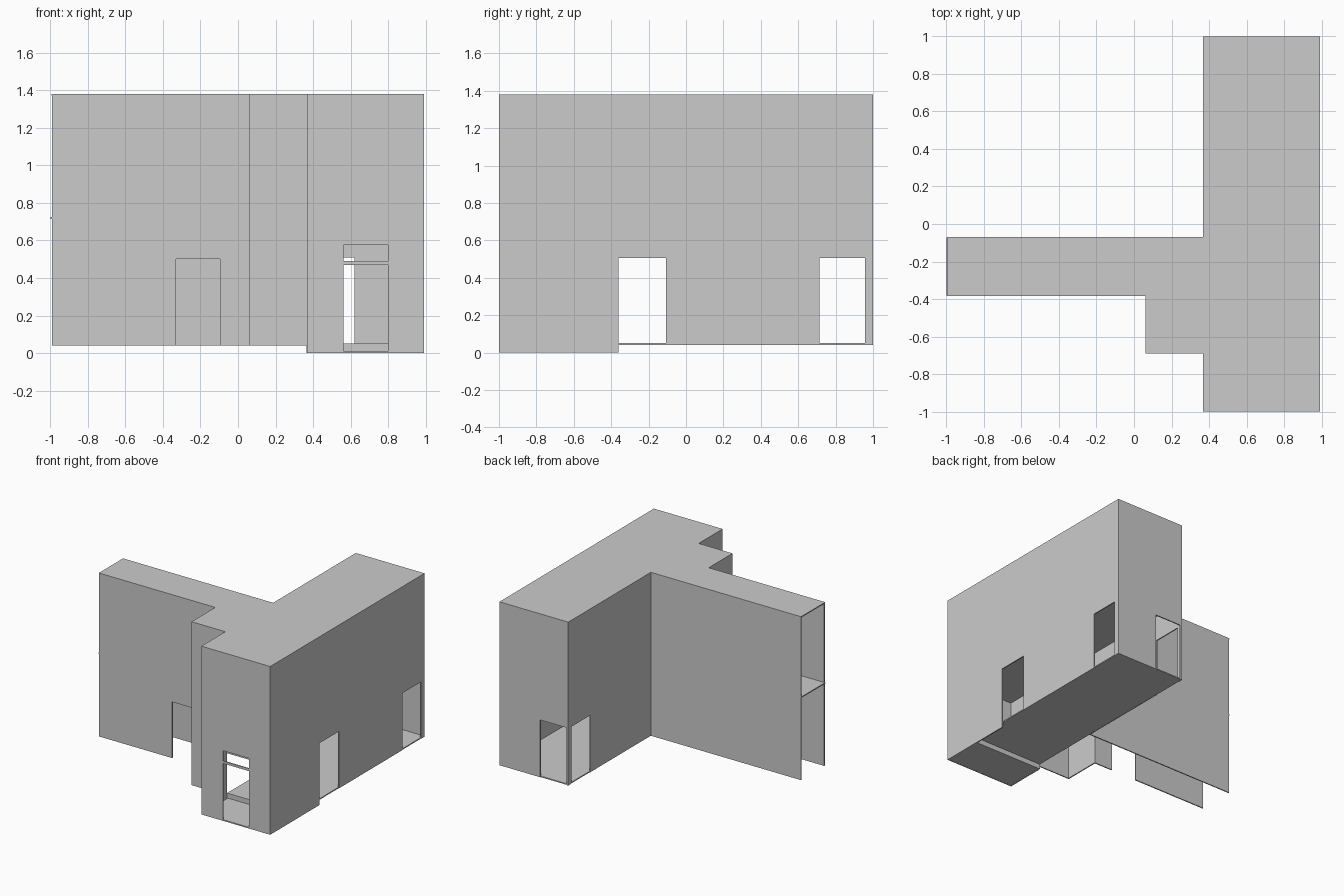
import bpy, bmesh

if "Cube" in bpy.data.objects:
    bpy.data.objects.remove(bpy.data.objects["Cube"])

T = 0.009            # wall and slab thickness
TOP = 1.38


def make_object(name, bm):
    bmesh.ops.recalc_face_normals(bm, faces=bm.faces)
    me = bpy.data.meshes.new(name)
    bm.to_mesh(me)
    bm.free()
    ob = bpy.data.objects.new(name, me)
    bpy.context.collection.objects.link(ob)
    return ob


def plate(name, points, z0, z1):
    """Solid slab from a plan outline."""
    bm = bmesh.new()
    face = bm.faces.new([bm.verts.new((x, y, z0)) for x, y in points])
    new = bmesh.ops.extrude_face_region(bm, geom=[face])["geom"]
    verts = [v for v in new if isinstance(v, bmesh.types.BMVert)]
    bmesh.ops.translate(bm, verts=verts, vec=(0, 0, z1 - z0))
    return make_object(name, bm)


def box(name, x0, x1, y0, y1, z0, z1):
    return plate(name, [(x0, y0), (x1, y0), (x1, y1), (x0, y1)], z0, z1)


def plan(left, d=0.0):
    """Counter-clockwise building outline, pulled in by d, open at the left end."""
    return [(left, -0.383 + d), (0.062 + d, -0.383 + d), (0.062 + d, -0.69 + d),
            (0.368 + d, -0.69 + d), (0.368 + d, -1 + d), (0.992 - d, -1 + d),
            (0.992 - d, 1 - d), (0.368 + d, 1 - d), (0.368 + d, -0.07 - d),
            (left, -0.07 - d)]


# Outer walls: a ribbon along the outline, thickened inwards
bm = bmesh.new()
low = [bm.verts.new((x, y, 0)) for x, y in plan(-0.992)]
high = [bm.verts.new((v.co.x, v.co.y, TOP - T)) for v in low]
for i in range(len(low) - 1):
    bm.faces.new((low[i], low[i + 1], high[i + 1], high[i]))
me = bpy.data.meshes.new("outer_walls")
bm.to_mesh(me)
bm.free()
walls = bpy.data.objects.new("outer_walls", me)
bpy.context.collection.objects.link(walls)
solid = walls.modifiers.new("thickness", "SOLIDIFY")
solid.thickness = T
solid.offset = -1
solid.use_even_offset = True

# Openings and raised bottom edge, cut from the walls
cuts = {
    "raised_base_cut": (-1.1, 1.1, -0.36, 1.1, -0.1, 0.04),
    "raised_wing_cut": (-1.1, 0.366, -0.75, -0.2, -0.1, 0.04),
    "front_window_cut": (0.563, 0.798, -1.1, -0.9, 0.01, 0.575),
    "wing_door_cut": (-0.33, -0.097, -0.45, -0.3, 0.0, 0.5),
    "right_door_cut": (0.9, 1.1, -0.36, -0.108, 0.035, 0.507),
    "through_door_cut": (0.3, 1.1, 0.715, 0.957, 0.03, 0.507),
    "back_door_cut": (0.386, 0.622, 0.9, 1.1, 0.03, 0.51),
}
for name, dims in cuts.items():
    cutter = box(name, *dims)
    cutter.hide_render = True
    cutter.hide_viewport = True
    cutter.display_type = "WIRE"
    mod = walls.modifiers.new(name, "BOOLEAN")
    mod.operation = "DIFFERENCE"
    mod.solver = "EXACT"
    mod.object = cutter

# Roof and middle floor follow the whole outline
plate("roof", plan(-0.994), TOP - T, TOP)
plate("middle_floor", plan(-0.998, 0.003), 0.715, 0.715 + T)

# Stepped ground floor under the long block only
box("ground_floor", 0.37, 0.99, -0.67, 0.998, 0.041, 0.05)
box("lower_floor", 0.37, 0.99, -0.998, -0.67, 0.001, 0.01)
box("floor_step", 0.37, 0.99, -0.67, -0.67 + T, 0.001, 0.041)

# Crossbar in the front window
box("window_crossbar", 0.56, 0.80, -0.999, -0.999 + T, 0.47, 0.49)
